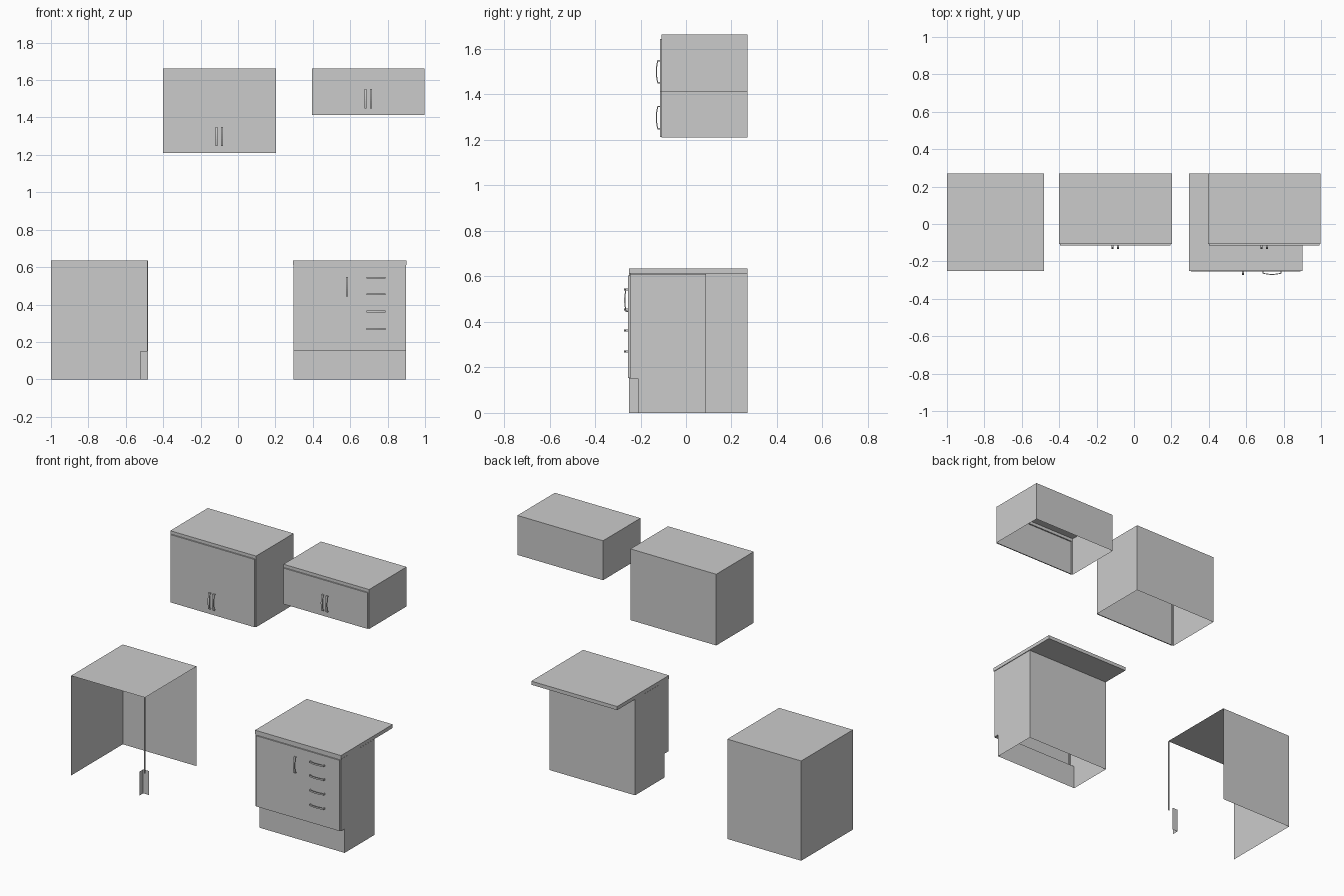
import bpy, bmesh, math
from mathutils import Vector

if "Cube" in bpy.data.objects:
    bpy.data.objects.remove(bpy.data.objects["Cube"])


def finish(name, bm, recalc=True):
    if recalc:
        bmesh.ops.recalc_face_normals(bm, faces=bm.faces[:])
    me = bpy.data.meshes.new(name)
    bm.to_mesh(me)
    bm.free()
    ob = bpy.data.objects.new(name, me)
    bpy.context.collection.objects.link(ob)
    return ob


def box(name, x0, x1, y0, y1, z0, z1):
    bm = bmesh.new()
    for v in bmesh.ops.create_cube(bm, size=1)["verts"]:
        v.co = Vector(((x0 + x1) / 2 + v.co.x * (x1 - x0),
                       (y0 + y1) / 2 + v.co.y * (y1 - y0),
                       (z0 + z1) / 2 + v.co.z * (z1 - z0)))
    return finish(name, bm)


def cabinet(name, x0, x1, profile, open_edges, front, depth, top_gap, side_gap=0.01):
    """Extrude a (y, z) side profile along x; raise the door out of the front face."""
    bm = bmesh.new()
    a = [bm.verts.new((x0, y, z)) for y, z in profile]
    b = [bm.verts.new((x1, y, z)) for y, z in profile]
    bm.faces.new(a)
    bm.faces.new(b[::-1])
    n = len(profile)
    front_face = None
    for i in range(n):
        if i in open_edges:
            continue
        j = (i + 1) % n
        f = bm.faces.new((a[i], b[i], b[j], a[j]))
        if i == front:
            front_face = f
    bmesh.ops.recalc_face_normals(bm, faces=bm.faces[:])
    zs = [v.co.z for v in front_face.verts]
    lo, hi = min(zs), max(zs)
    bmesh.ops.inset_individual(bm, faces=[front_face], thickness=side_gap)
    for v in front_face.verts:
        v.co.z = hi - top_gap if v.co.z > (lo + hi) / 2 else lo + 0.002
    new = bmesh.ops.extrude_discrete_faces(bm, faces=[front_face])["faces"][0]
    for v in new.verts:
        v.co.y -= depth
    return finish(name, bm, recalc=False)


def handle(name, x, z, y, depth, horizontal=False, length=0.102, width=0.012):
    """Bowed pull: short legs joined by an arched grip."""
    h, t, steps = length / 2, 0.005, 8

    def arc(half, d):
        return [(half * (2 * i / steps - 1),
                 d * (0.62 + 0.38 * math.cos(math.pi / 2 * (2 * i / steps - 1))))
                for i in range(steps + 1)]
    outer = [(-h, 0)] + arc(h, depth) + [(h, 0)]
    inner = [(-h + t, 0)] + arc(h - t, depth - t) + [(h - t, 0)]
    bm = bmesh.new()
    rings = []
    for (s, d), (si, di) in zip(outer, inner):
        ring = []
        for p, q, w in ((s, d, -1), (s, d, 1), (si, di, 1), (si, di, -1)):
            w *= width / 2
            co = (x + p, y - q, z + w) if horizontal else (x + w, y - q, z + p)
            ring.append(bm.verts.new(co))
        rings.append(ring)
    for r, s in zip(rings, rings[1:]):
        for k in range(4):
            bm.faces.new((r[k], r[(k + 1) % 4], s[(k + 1) % 4], s[k]))
    bm.faces.new(rings[0][::-1])
    bm.faces.new(rings[-1])
    return finish(name, bm)


def panels(name, quads):
    bm = bmesh.new()
    for q in quads:
        bm.faces.new([bm.verts.new(c) for c in q])
    bmesh.ops.remove_doubles(bm, verts=bm.verts[:], dist=1e-5)
    return finish(name, bm, recalc=False)


BACK, TOP = 0.27, 1.663

# Wall cabinets, open underneath, each with a pair of pulls
for label, x0, x1, zb in (("tall", -0.402, 0.202, 1.21), ("short", 0.395, 0.998, 1.412)):
    prof = [(BACK, zb), (BACK, TOP), (-0.107, TOP), (-0.107, zb)]
    cabinet(label + "_wall_cabinet", x0, x1, prof, {3}, 2, 0.008, 0.02)
    mid = (x0 + x1) / 2
    for side, s in (("left", -1), ("right", 1)):
        handle(f"{label}_wall_handle_{side}", mid + s * 0.015, zb + 0.088, -0.115, 0.018)

# Base cabinet with recessed plinth, open underneath
base = [(0.088, 0), (0.088, 0.61), (-0.246, 0.61), (-0.246, 0.152), (-0.21, 0.152), (-0.21, 0)]
cabinet("base_cabinet", 0.297, 0.898, base, {1, 5}, 2, 0.008, 0.006)
box("base_countertop", 0.295, 0.9, -0.25, BACK, 0.612, 0.635)

# Base door pull and four drawer pulls
handle("base_door_handle", 0.583, 0.495, -0.254, 0.018)
for i, z in enumerate((0.543, 0.455, 0.362, 0.27)):
    handle(f"drawer_handle_{i + 1}", 0.738, z, -0.254, 0.018, horizontal=True, width=0.01)

# Corner unit: top, left side and back only
L, R, F, H = -1.0, -0.48, -0.25, 0.635
panels("corner_cabinet", [
    [(L, F, H), (R, F, H), (R, BACK, H), (L, BACK, H)],
    [(L, F, 0), (L, F, H), (L, BACK, H), (L, BACK, 0)],
    [(L, BACK, 0), (L, BACK, H), (R, BACK, H), (R, BACK, 0)]])
box("corner_post", R - 0.006, R, F, F + 0.006, 0.152, H - 0.001)

# Inner-corner plinth with small ledge above
k, g, zt = R - 0.04, -0.21, 0.152
panels("corner_plinth", [
    [(k, g, 0), (R, g, 0), (R, g, zt), (k, g, zt)],
    [(k, F, 0), (k, g, 0), (k, g, zt), (k, F, zt)]])
panels("corner_ledge", [
    [(R - 0.006, F, zt), (R - 0.006, F + 0.006, zt), (R, F + 0.006, zt), (R, F, zt)]])
